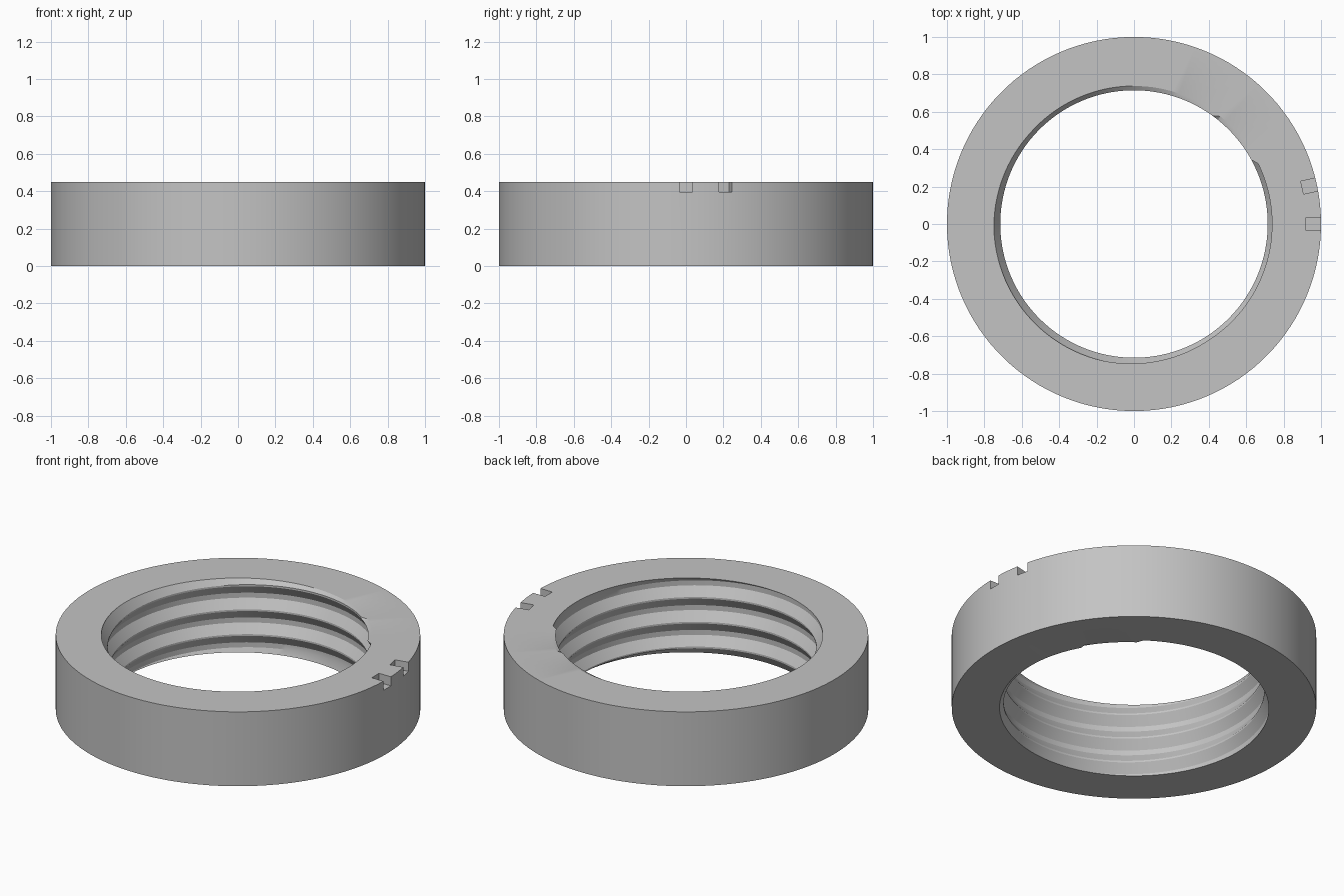
import bpy, bmesh
from math import sin, cos, pi, radians
from mathutils import Matrix

if "Cube" in bpy.data.objects:
    bpy.data.objects.remove(bpy.data.objects["Cube"])

HEIGHT, PITCH = 0.45, 0.15
OUTER, ROOT, CREST = 1.0, 0.75, 0.715
SEGMENTS = 128
START = radians(40)              # where the thread runs out at the top
CREST_HALF, ROOT_EDGE = 0.005, 0.06


def thread_radius(z, crest_z):
    """Bore radius at height z, for a trapezoid thread with a crest at crest_z."""
    d = abs((z - crest_z + PITCH / 2) % PITCH - PITCH / 2)
    h = min(1, max(0, (ROOT_EDGE - d) / (ROOT_EDGE - CREST_HALF)))
    r = ROOT - (ROOT - CREST) * h
    # the thread is relieved where it meets the end faces
    at_end = z < 1e-6 or z > HEIGHT - 1e-6
    return max(r, 0.738) if at_end else r


def section(turn):
    """Closed radius and height outline of the ring at a fraction of one turn."""
    points = [(OUTER, 0), (OUTER, HEIGHT)]
    for i in range(-2, 5):
        crest_z = HEIGHT - PITCH * (turn + i)
        for offset in (ROOT_EDGE, CREST_HALF, -CREST_HALF, -ROOT_EDGE):
            z = min(HEIGHT, max(0, crest_z + offset))
            points.append((thread_radius(z, crest_z), z))
    return points


# Threaded ring: sections swept around a left-hand helix
bm = bmesh.new()
columns = []
for j in range(SEGMENTS + 1):
    turn = j / SEGMENTS
    a = START + 2 * pi * turn
    columns.append([bm.verts.new((r * cos(a), r * sin(a), z)) for r, z in section(turn)])
for left, right in zip(columns, columns[1:]):
    for k in range(len(left)):
        n = (k + 1) % len(left)
        bm.faces.new((left[k], right[k], right[n], left[n]))
bmesh.ops.remove_doubles(bm, verts=bm.verts, dist=0.0001)
bmesh.ops.dissolve_degenerate(bm, edges=bm.edges, dist=0.0001)
bmesh.ops.recalc_face_normals(bm, faces=bm.faces)
mesh = bpy.data.meshes.new("threaded_ring")
bm.to_mesh(mesh)
bm.free()
ring = bpy.data.objects.new("threaded_ring", mesh)
bpy.context.collection.objects.link(ring)

# Two small marker notches in the top outer edge
bm = bmesh.new()
for angle in (0, radians(12.2)):
    place = (Matrix.Rotation(angle, 4, 'Z')
             @ Matrix.Translation((1.02, 0, 0.495))
             @ Matrix.Diagonal((0.2, 0.07, 0.2, 1)))
    bmesh.ops.create_cube(bm, size=1, matrix=place)
cut_mesh = bpy.data.meshes.new("notch_cutter")
bm.to_mesh(cut_mesh)
bm.free()
cutter = bpy.data.objects.new("notch_cutter", cut_mesh)
cutter.hide_render = True
bpy.context.collection.objects.link(cutter)

boolean = ring.modifiers.new("notches", 'BOOLEAN')
boolean.operation = 'DIFFERENCE'
boolean.solver = 'EXACT'
boolean.object = cutter
bpy.context.view_layer.objects.active = ring
bpy.ops.object.select_all(action='DESELECT')
ring.select_set(True)
bpy.ops.object.modifier_apply(modifier=boolean.name)
bpy.data.objects.remove(cutter)

# Plain grey metal
grey = bpy.data.materials.new("plain_grey")
grey.use_nodes = True
colour = (0.55, 0.55, 0.55, 1)
grey.diffuse_color = colour
grey.node_tree.nodes["Principled BSDF"].inputs["Base Color"].default_value = colour
ring.data.materials.clear()
ring.data.materials.append(grey)

bpy.ops.object.shade_smooth_by_angle(angle=radians(20))
